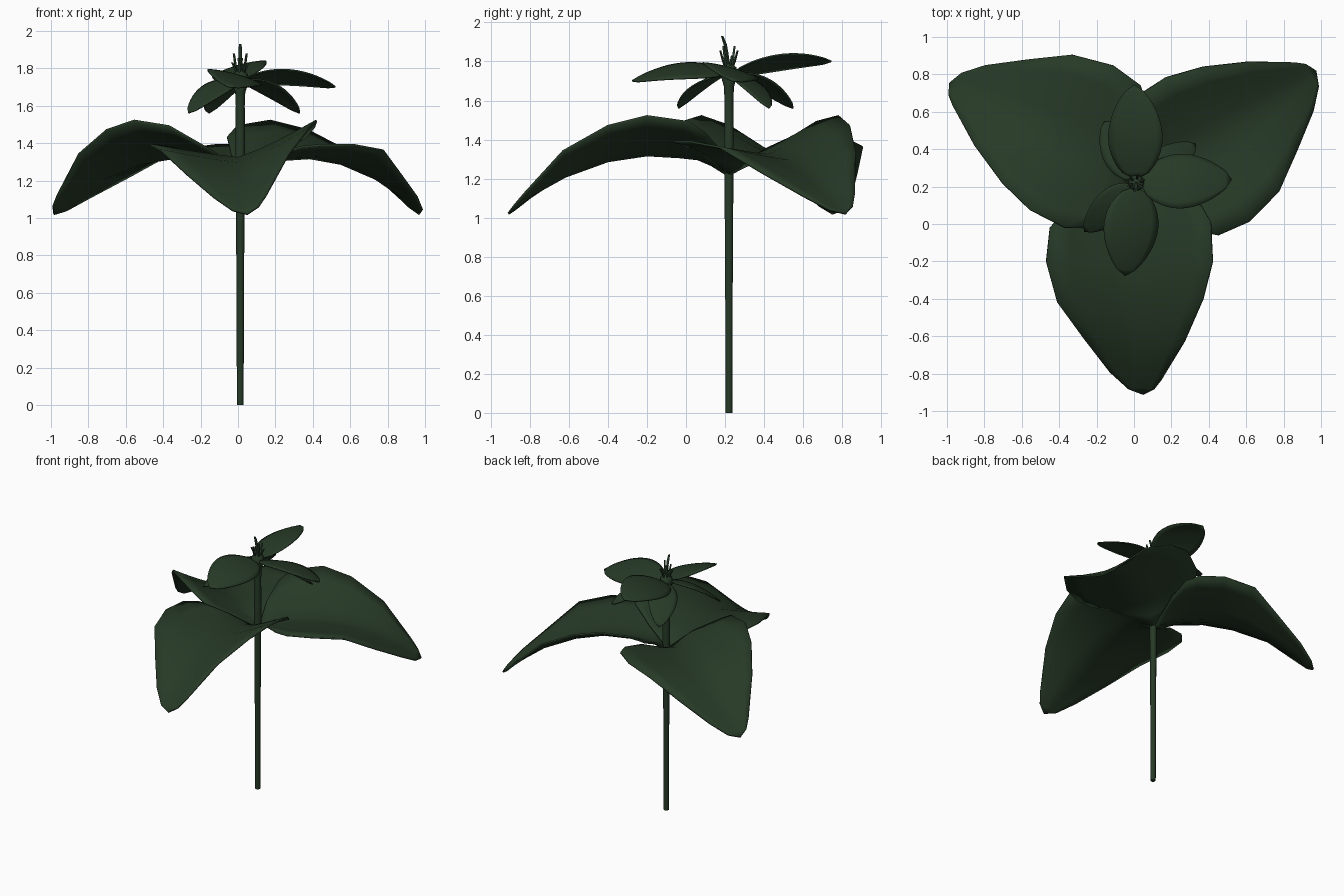
import bpy, bmesh, math
from math import sin, cos, pi, radians
from mathutils import Vector, Matrix

cube = bpy.data.objects.get("Cube")
if cube:
    bpy.data.objects.remove(cube)

green = bpy.data.materials.new("dark_green")
green.use_nodes = True
COLOR = (0.02, 0.042, 0.02, 1)
green.diffuse_color = COLOR
bsdf = green.node_tree.nodes["Principled BSDF"]
bsdf.inputs["Base Color"].default_value = COLOR
bsdf.inputs["Roughness"].default_value = 0.8

AXIS = Vector((0.012, 0.22, 0))


def make_object(name, rows, closed=False, thickness=0, angle=60):
    """Skin a grid of points; closed rows form a capped tube."""
    bm = bmesh.new()
    grid = [[bm.verts.new(p) for p in row] for row in rows]
    count = len(grid[0])
    for a, b in zip(grid, grid[1:]):
        for i in range(count if closed else count - 1):
            j = (i + 1) % count
            bm.faces.new((a[i], a[j], b[j], b[i]))
    if closed:
        bm.faces.new(grid[0][::-1])
        bm.faces.new(grid[-1])
    bmesh.ops.remove_doubles(bm, verts=bm.verts, dist=0.0005)
    bmesh.ops.recalc_face_normals(bm, faces=bm.faces)
    mesh = bpy.data.meshes.new(name)
    bm.to_mesh(mesh)
    bm.free()
    mesh.materials.append(green)
    obj = bpy.data.objects.new(name, mesh)
    bpy.context.collection.objects.link(obj)
    if thickness:
        solid = obj.modifiers.new("thickness", 'SOLIDIFY')
        solid.thickness = thickness
        solid.offset = 0
    bpy.ops.object.select_all(action='DESELECT')
    obj.select_set(True)
    bpy.context.view_layer.objects.active = obj
    bpy.ops.object.shade_smooth_by_angle(angle=radians(angle))
    return obj


def tube(name, path, sides=10):
    """Round tube along (centre, radius) pairs, with level rings."""
    rows = [[Vector(c) + Vector((r * cos(2 * pi * i / sides), r * sin(2 * pi * i / sides), 0))
             for i in range(sides)] for c, r in path]
    return make_object(name, rows, closed=True)


# Stem with flared flower base
profile = [(0, 0.018), (0.6, 0.02), (1.2, 0.024), (1.4, 0.026), (1.6, 0.024),
           (1.67, 0.027), (1.73, 0.045), (1.77, 0.04), (1.79, 0.015)]
tube("stem", [(AXIS + Vector((0, 0, z)), r) for z, r in profile])

# Large leaves: low edge, midrib and high edge from base to tip
low = [(0, 0.21, 1.23), (-0.22, 0.13, 1.34), (-0.38, 0.06, 1.38), (-0.45, -0.02, 1.39),
       (-0.47, -0.2, 1.39), (-0.41, -0.42, 1.36), (-0.27, -0.61, 1.23),
       (-0.13, -0.79, 1.11), (-0.03, -0.88, 1.04), (0.05, -0.91, 1.02)]
mid = [(0.01, 0.21, 1.22), (0.01, 0.13, 1.27), (0.01, 0.06, 1.3), (0, -0.03, 1.31),
       (0, -0.2, 1.32), (0.01, -0.4, 1.29), (0.02, -0.62, 1.21),
       (0.03, -0.8, 1.11), (0.04, -0.87, 1.05), (0.05, -0.91, 1.02)]
high = [(0.02, 0.21, 1.23), (0.2, 0.17, 1.35), (0.36, 0.1, 1.43), (0.41, 0.01, 1.49),
        (0.42, -0.2, 1.52), (0.37, -0.4, 1.47), (0.27, -0.63, 1.34),
        (0.15, -0.83, 1.12), (0.11, -0.88, 1.06), (0.05, -0.91, 1.02)]
STEPS = 4


def leaf_row(l, m, h):
    l, m, h = Vector(l), Vector(m), Vector(h)
    row = []
    for i in range(-STEPS, STEPS + 1):
        t = abs(i) / STEPS
        p = m.lerp(l if i < 0 else h, t)
        # Soften the fold along the midrib
        p.z = m.z + ((l if i < 0 else h).z - m.z) * t ** 1.2
        row.append(p)
    return row


leaf_rows = [leaf_row(*points) for points in zip(low, mid, high)]
for name, turn in (("front_leaf", 0), ("left_leaf", 120), ("right_leaf", 240)):
    spin = Matrix.Rotation(radians(turn), 3, 'Z')
    make_object(name, [[AXIS + spin @ (p - AXIS) for p in row] for row in leaf_rows],
                thickness=0.012)


def petal(name, angle, length, half_width, z_mid, z_tip, roll, cup):
    """Oval blade around the flower axis, its clockwise edge raised by roll."""
    z_base = 1.74
    spin = Matrix.Rotation(radians(angle), 3, 'Z')
    rows = []
    for i in range(15):
        u = i / 14
        w = half_width * max(sin(pi * u ** 0.85), 0) ** 0.65
        z = (z_base * (1 - u) * (1 - 2 * u) + 4 * z_mid * u * (1 - u)
             + z_tip * u * (2 * u - 1))
        row = []
        for j in range(-4, 5):
            v = j / 4
            row.append(AXIS + spin @ Vector((0.02 + u * (length - 0.02), v * w,
                                             z - roll * v * w - cup * v * v * w)))
        rows.append(row)
    make_object(name, rows, thickness=0.008)


# Three spreading petals
petal("left_petal", 2, 0.51, 0.145, 1.765, 1.7, 0.28, 0.1)
petal("front_petal", 263, 0.5, 0.145, 1.765, 1.7, 0.28, 0.1)
petal("back_petal", 91, 0.525, 0.145, 1.81, 1.8, 0.28, 0.1)

# Three drooping sepals
petal("front_sepal", 223, 0.38, 0.09, 1.69, 1.56, 0.2, 0.1)
petal("left_sepal", 33, 0.38, 0.09, 1.69, 1.56, 0.2, 0.1)
petal("back_sepal", 117, 0.37, 0.1, 1.69, 1.56, 0.2, 0.1)

# Pistil and ring of stamens
tube("pistil", [(AXIS + Vector((0, -d, z)), r) for d, z, r in
                ((0, 1.76, 0.01), (0.01, 1.84, 0.009), (0.02, 1.89, 0.01), (0.035, 1.93, 0.007))], 6)
for i in range(6):
    a = radians(60 * i + 20)
    out = Vector((cos(a), sin(a), 0))
    top = 1.83 + 0.025 * (i % 3)
    tube(f"stamen_{i + 1}", [(AXIS + out * 0.015 + Vector((0, 0, 1.76)), 0.007),
                             (AXIS + out * 0.03 + Vector((0, 0, 1.8)), 0.007),
                             (AXIS + out * 0.045 + Vector((0, 0, top)), 0.006)], 6)
